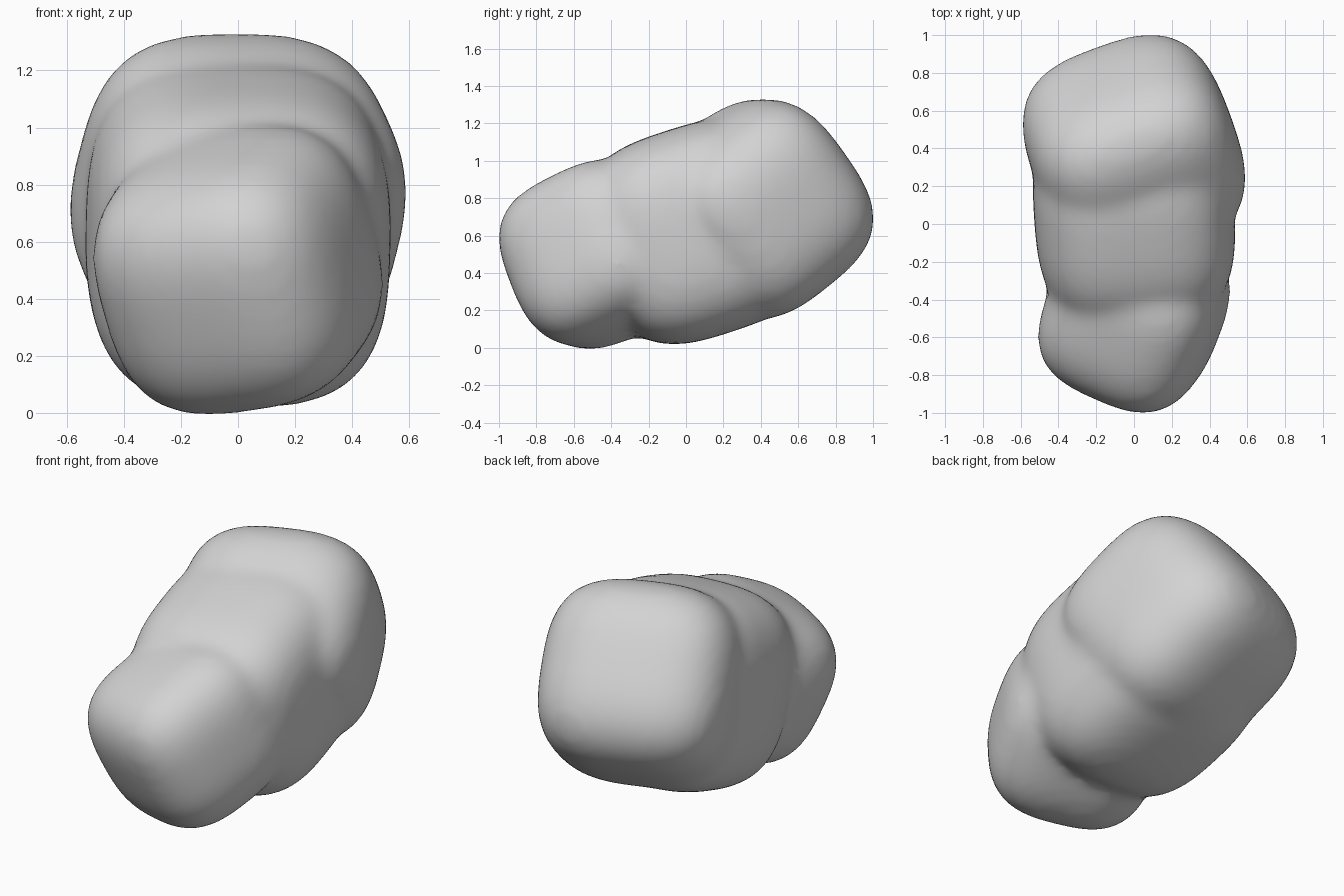
import bpy
import bmesh
from math import radians
from mathutils import Euler, Vector

old = bpy.data.objects.get("Cube")
if old:
    bpy.data.objects.remove(old, do_unlink=True)

stone = bpy.data.materials.new("light_grey_stone")
stone.use_nodes = True
grey = (0.65, 0.65, 0.65, 1)
stone.diffuse_color = grey
bsdf = next(n for n in stone.node_tree.nodes if n.type == "BSDF_PRINCIPLED")
bsdf.inputs["Base Color"].default_value = grey
bsdf.inputs["Roughness"].default_value = 0.8

ROUNDNESS = 3.0  # exponent: 2 is a ball, higher is boxier


def add_lump(bm, center, half, tilt, roll, turn):
    """Add a soft, rounded block: a dense cube pushed onto a superellipsoid."""
    lump = bmesh.new()
    bmesh.ops.create_cube(lump, size=2)
    bmesh.ops.subdivide_edges(lump, edges=lump.edges[:], cuts=15, use_grid_fill=True)
    # roll first, then tilt back, then turn about the vertical
    spin = (Euler((0, 0, radians(turn))).to_matrix()
            @ Euler((radians(tilt), 0, 0)).to_matrix()
            @ Euler((0, radians(roll), 0)).to_matrix())
    for v in lump.verts:
        norm = sum(abs(c) ** ROUNDNESS for c in v.co) ** (1 / ROUNDNESS)
        p = v.co / norm
        v.co = spin @ Vector([p[i] * half[i] for i in range(3)]) + Vector(center)
    mesh = bpy.data.meshes.new("lump_part")
    lump.to_mesh(mesh)
    lump.free()
    bm.from_mesh(mesh)
    bpy.data.meshes.remove(mesh)


bm = bmesh.new()
# front, middle and back lumps
add_lump(bm, (0, -0.475, 0.50), (0.455, 0.46, 0.46), 25, -7, -21)
add_lump(bm, (0, 0.06, 0.62), (0.53, 0.57, 0.565), 18, 0, 4)
add_lump(bm, (0, 0.385, 0.74), (0.545, 0.52, 0.535), 37, 0, 20)

mesh = bpy.data.meshes.new("rock")
bm.to_mesh(mesh)
bm.free()
rock = bpy.data.objects.new("rock", mesh)
bpy.context.collection.objects.link(rock)
mesh.materials.append(stone)

# fuse the lumps into one skin and soften the seams
fuse = rock.modifiers.new("fuse", "REMESH")
fuse.mode = "VOXEL"
fuse.voxel_size = 0.03
fuse.use_smooth_shade = True
soften = rock.modifiers.new("soften", "SMOOTH")
soften.factor = 0.5
soften.iterations = 20

for poly in mesh.polygons:
    poly.use_smooth = True
